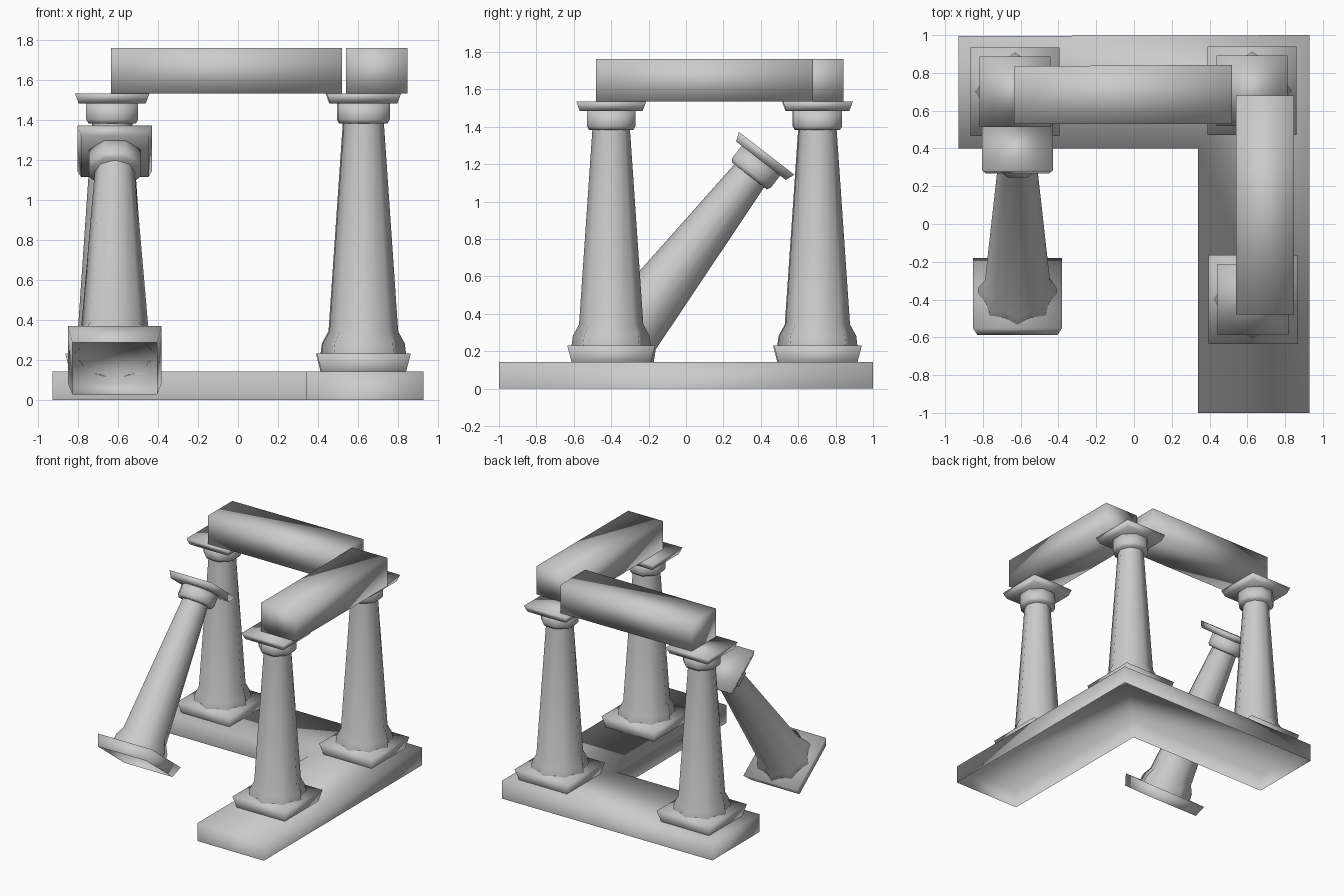
import bpy
from math import cos, sin, pi, radians, sqrt
from mathutils import Matrix

if "Cube" in bpy.data.objects:
    bpy.data.objects.remove(bpy.data.objects["Cube"])


def loft(name, rings, matrix=Matrix(), bottom=True, top=True):
    """Skin equal-length rings of points into one smooth-shaded object."""
    n = len(rings[0])
    verts = [p for ring in rings for p in ring]
    faces = [(k * n + i, k * n + (i + 1) % n, (k + 1) * n + (i + 1) % n, (k + 1) * n + i)
             for k in range(len(rings) - 1) for i in range(n)]
    if bottom:
        faces.append(tuple(reversed(range(n))))
    if top:
        faces.append(tuple(range(len(verts) - n, len(verts))))
    mesh = bpy.data.meshes.new(name)
    mesh.from_pydata(verts, [], faces)
    for poly in mesh.polygons:
        poly.use_smooth = True
    obj = bpy.data.objects.new(name, mesh)
    bpy.context.collection.objects.link(obj)
    obj.matrix_world = matrix
    return obj


def square(half, z):
    return [(x * half, y * half, z) for x, y in ((-1, -1), (1, -1), (1, 1), (-1, 1))]


def octagon(apothem, z):
    r = apothem / cos(pi / 8)
    return [(r * cos((i + .5) * pi / 4), r * sin((i + .5) * pi / 4), z) for i in range(8)]


def star(ridge, valley, z):
    """Eight-pointed fluted section."""
    return [((valley if i % 2 else ridge) * cos(i * pi / 8),
             (valley if i % 2 else ridge) * sin(i * pi / 8), z) for i in range(16)]


def column(name, matrix):
    # Plinth, hollow underneath
    loft(name + "_plinth", [square(.212, 0), square(.235, .088)], matrix, bottom=False)
    # Fluted shaft with a flared foot
    loft(name + "_shaft", [star(.212, .178, .086), star(.205, .172, .14), star(.172, .158, .2),
                           star(.1, .093, 1.25)], matrix, bottom=False, top=False)
    # Neck and square capital slab
    loft(name + "_neck", [octagon(.118, 1.24), octagon(.13, 1.26), octagon(.13, 1.345)], matrix)
    loft(name + "_capital", [square(.168, 1.342), square(.187, 1.392)], matrix)


def beam(name, x0, x1, y0, y1, skew=0):
    loft(name, [[(x0, y0, z), (x1, y0, z), (x1, y1 + skew, z), (x0, y1, z)]
                for z in (1.535, 1.762)])


# L-shaped base, hollow underneath
outline = [(-.93, .4), (.34, .4), (.34, -1), (.93, -1), (.93, 1), (-.93, .995)]
loft("base", [[(x, y, z) for x, y in outline] for z in (0, .143)], bottom=False)

# Standing columns
for label, x, y in (("back_left", -.63, .7), ("back_right", .625, .705), ("front_right", .63, -.4)):
    column(label + "_column", Matrix.Translation((x, y, .143)))

# Toppled column leaning against the back left one
column("leaning_column",
       Matrix.Translation((-.617, -.42, .157)) @ Matrix.Rotation(radians(-37.7), 4, 'X'))

# Lintel beams
beam("back_beam", -.635, .52, .53, .835, .008)
beam("right_beam", .54, .848, -.48, .68)
